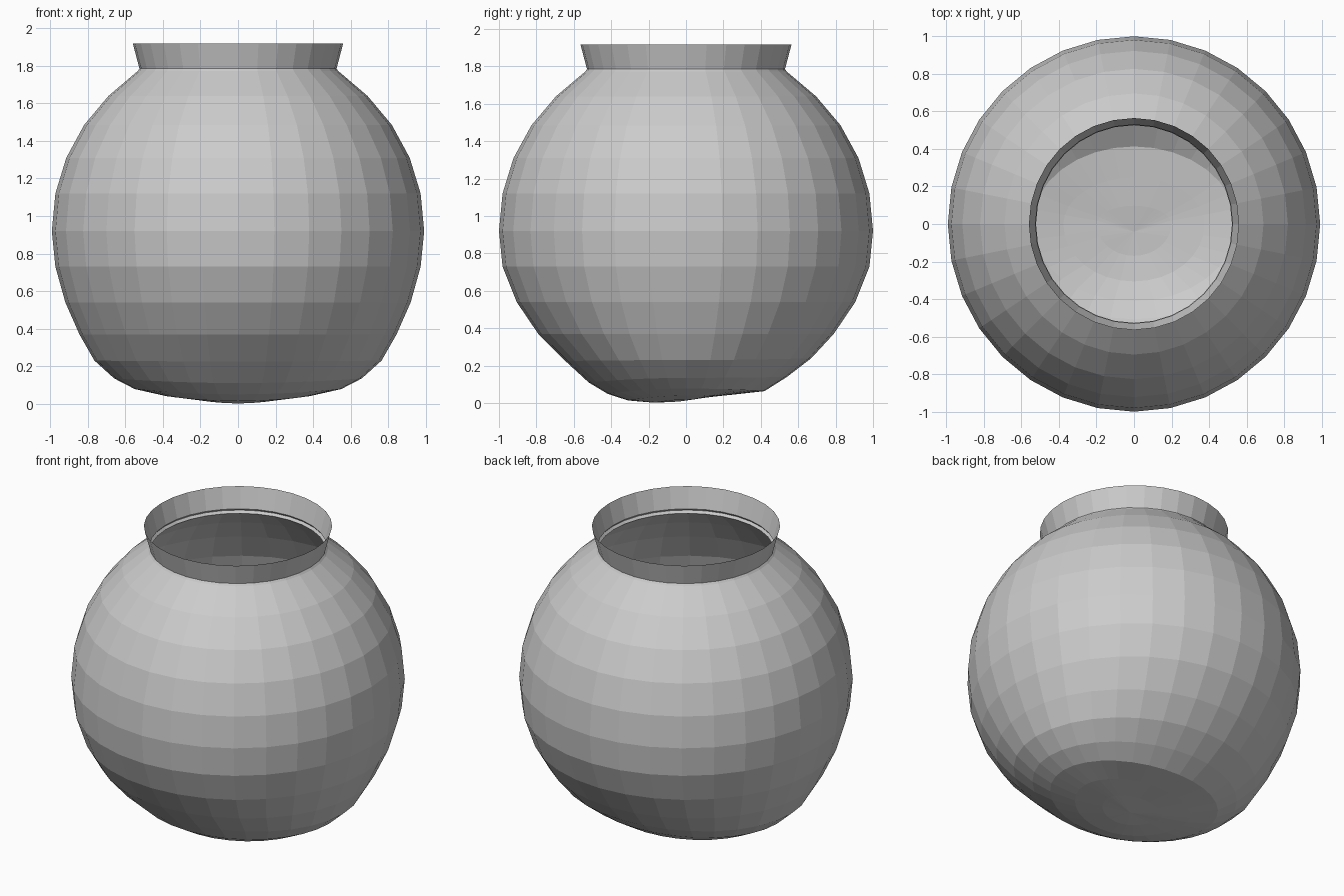
import bpy, bmesh
from math import sin, cos, pi

if "Cube" in bpy.data.objects:
    bpy.data.objects.remove(bpy.data.objects["Cube"])

SEG = 32


def loft(name, rings, pole=None):
    """Ring: (rx, y_front, y_back, z_side, z_front, z_back)."""
    bm = bmesh.new()
    loops = []
    for rx, yf, yb, zs, zf, zb in rings:
        loop = []
        for i in range(SEG):
            a = 2 * pi * i / SEG
            c, s = cos(a), sin(a)
            ry, ze = (yb, zb) if s > 0 else (yf, zf)
            loop.append(bm.verts.new((rx * c, ry * s, zs * c * c + ze * s * s)))
        loops.append(loop)
    for lo, hi in zip(loops, loops[1:]):
        for i in range(SEG):
            j = (i + 1) % SEG
            bm.faces.new((lo[i], lo[j], hi[j], hi[i]))
    if pole:
        p = bm.verts.new(pole)
        for i in range(SEG):
            bm.faces.new((p, loops[0][(i + 1) % SEG], loops[0][i]))
    mesh = bpy.data.meshes.new(name)
    bm.to_mesh(mesh)
    bm.free()
    ob = bpy.data.objects.new(name, mesh)
    bpy.context.collection.objects.link(ob)
    return ob


def circle(r, z):
    return (r, r * 1.008, r * 1.008, z, z, z)


# bowl: round body whose flattened underside is slightly uneven
bottom = [
    (0.20, 0.17, 0.10, 0.018, 0.002, 0.030),
    (0.38, 0.31, 0.25, 0.040, 0.014, 0.045),
    (0.55, 0.42, 0.42, 0.078, 0.050, 0.064),
    (0.66, 0.52, 0.54, 0.135, 0.110, 0.140),
    (0.765, 0.645, 0.67, 0.23, 0.225, 0.24),
    (0.845, 0.79, 0.79, 0.37, 0.37, 0.37),
    (0.92, 0.905, 0.905, 0.54, 0.54, 0.54),
]
upper = [circle(r, z) for r, z in (
    (0.973, 0.73), (0.992, 0.92), (0.973, 1.12), (0.915, 1.31),
    (0.82, 1.485), (0.69, 1.64), (0.535, 1.772))]
bowl = loft("bowl", bottom + upper, pole=(0, -0.04, 0.008))
wall = bowl.modifiers.new("wall", 'SOLIDIFY')
wall.thickness = 0.02
wall.offset = -1

# neck: thin flared collar
loft("neck", [circle(0.535, 1.772), circle(0.525, 1.785), circle(0.56, 1.918)])
